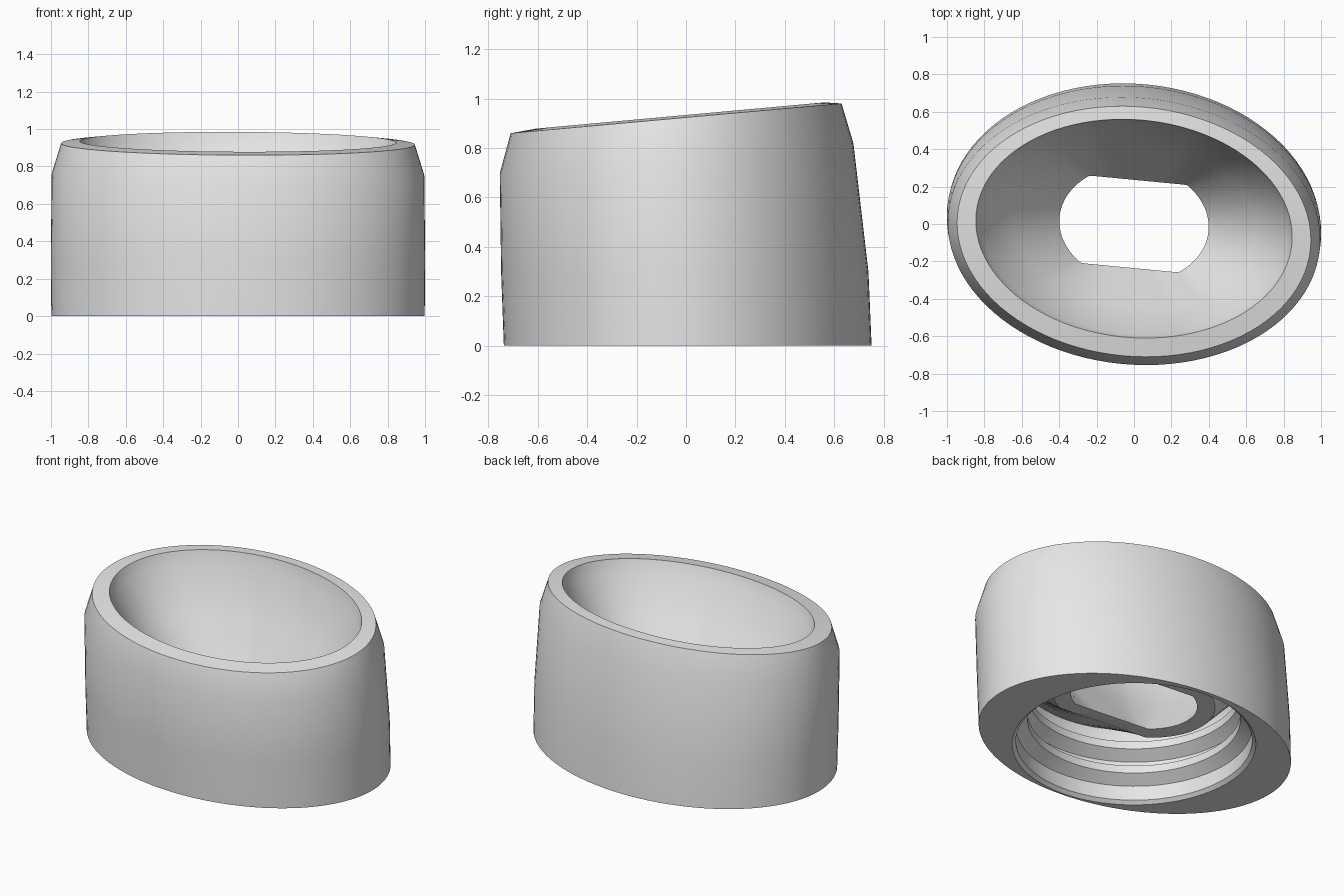
import bpy, bmesh, math

if "Cube" in bpy.data.objects:
    bpy.data.objects.remove(bpy.data.objects["Cube"])

N = 96                       # segments around
TILT = math.radians(-5.5)    # the oval is turned slightly about z


def ring(a, b, z, cy=0.0, slope=0.0, flat=None):
    """Turned oval loop; slope tilts it along y, flat clips its long sides."""
    pts = []
    for i in range(N):
        t = 2 * math.pi * i / N
        x, y = a * math.cos(t), b * math.sin(t)
        if flat:
            y = max(-flat, min(flat, y))
        px = x * math.cos(TILT) - y * math.sin(TILT)
        py = x * math.sin(TILT) + y * math.cos(TILT) + cy
        pts.append((px, py, z + slope * py))
    return pts


def circle(r, z):
    return ring(r, r, z)


loops = [
    # outer wall, slanted shoulder and rim
    ring(1.0, 0.742, 0.0, 0.007),
    ring(1.003, 0.741, 0.30, -0.005),
    ring(0.998, 0.713, 0.762, -0.038, 0.084),
    ring(0.948, 0.667, 0.924, -0.04, 0.09),
    ring(0.848, 0.582, 0.934, -0.025, 0.091),
    # funnel down to the flat-sided hole
    ring(0.825, 0.565, 0.86, -0.022, 0.08),
    ring(0.66, 0.45, 0.60, -0.01, 0.03, flat=0.42),
    ring(0.40, 0.31, 0.30, flat=0.235),
    # flat lip and underside of the funnel
    ring(0.51, 0.41, 0.30, flat=0.325),
    circle(0.69, 0.49),
    circle(0.70, 0.46),
]

# threads inside the round recess, from the top down
for z in (0.28, 0.115):
    loops += [circle(0.70, z + 0.12), circle(0.63, z + 0.10),
              circle(0.63, z + 0.05), circle(0.70, z)]

# chamfered mouth
loops += [circle(0.70, 0.02), circle(0.722, 0.0)]

# join the loops into one closed shell
bm = bmesh.new()
rows = [[bm.verts.new(p) for p in loop] for loop in loops]
for k, low in enumerate(rows):
    high = rows[(k + 1) % len(rows)]
    for i in range(N):
        j = (i + 1) % N
        bm.faces.new((low[i], low[j], high[j], high[i]))
bmesh.ops.recalc_face_normals(bm, faces=bm.faces)

mesh = bpy.data.meshes.new("threaded_funnel_cap")
bm.to_mesh(mesh)
bm.free()
cap = bpy.data.objects.new("threaded_funnel_cap", mesh)
bpy.context.collection.objects.link(cap)

grey = bpy.data.materials.new("light_grey")
grey.diffuse_color = (0.8, 0.8, 0.8, 1)
grey.use_nodes = True
grey.node_tree.nodes["Principled BSDF"].inputs["Base Color"].default_value = grey.diffuse_color
mesh.materials.append(grey)

bpy.context.view_layer.objects.active = cap
cap.select_set(True)
bpy.ops.object.shade_smooth_by_angle(angle=math.radians(30))
